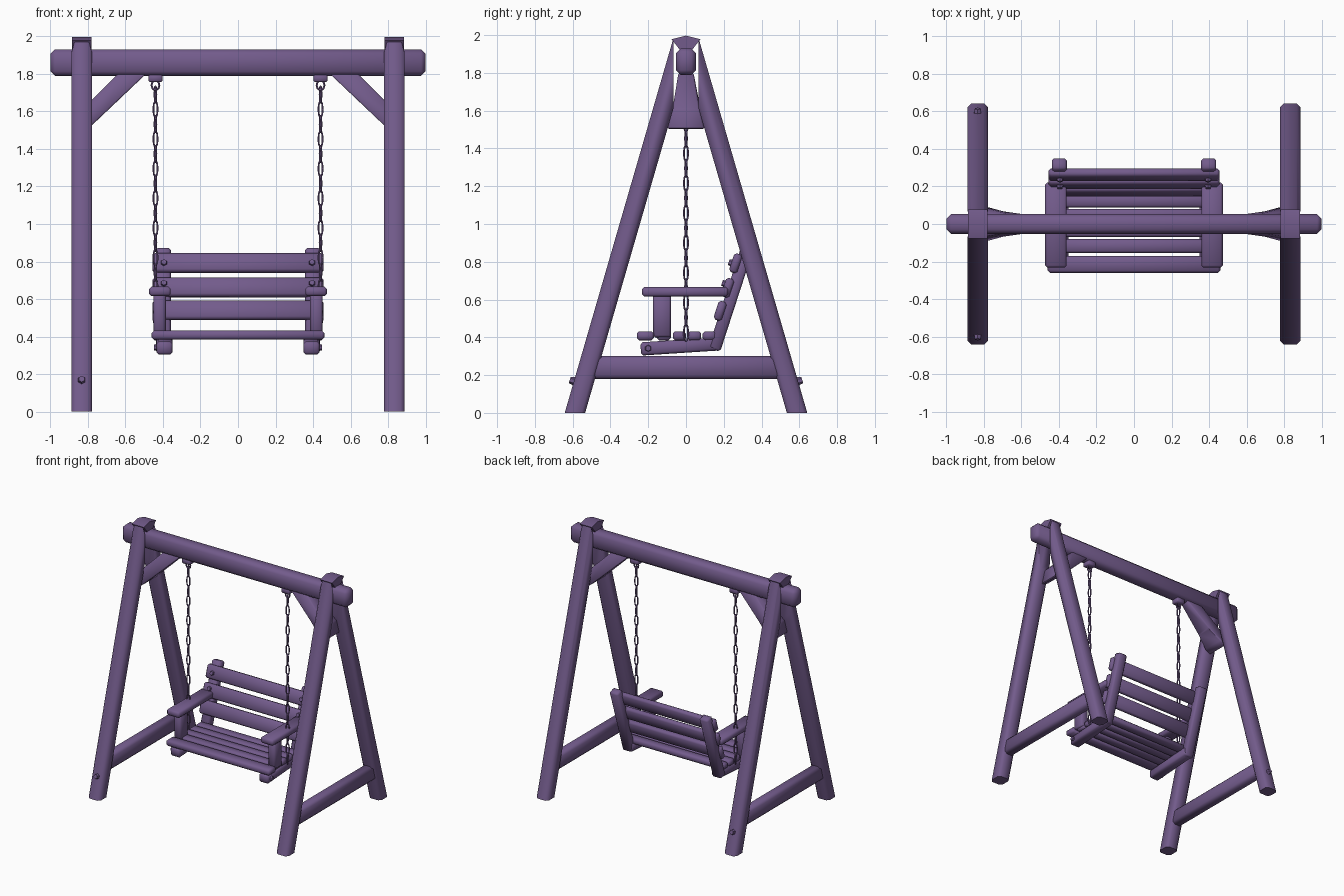
import bpy, bmesh, math
from mathutils import Vector, Matrix

if "Cube" in bpy.data.objects:
    bpy.data.objects.remove(bpy.data.objects["Cube"])

wood = bpy.data.materials.new("purple paint")
wood.diffuse_color = (0.17, 0.105, 0.26, 1)
wood.use_nodes = True
wood.node_tree.nodes["Principled BSDF"].inputs["Base Color"].default_value = wood.diffuse_color


def finish(name, bm, angle=50):
    bmesh.ops.recalc_face_normals(bm, faces=bm.faces)
    me = bpy.data.meshes.new(name)
    bm.to_mesh(me)
    bm.free()
    me.polygons.foreach_set("use_smooth", [True] * len(me.polygons))
    me.set_sharp_from_angle(angle=math.radians(angle))
    me.materials.append(wood)
    ob = bpy.data.objects.new(name, me)
    bpy.context.collection.objects.link(ob)
    return ob


def bevel(bm, width):
    bmesh.ops.bevel(bm, geom=bm.edges[:], offset=width, segments=1,
                    affect='EDGES', clamp_overlap=True)


def beam(name, loc, size, rot_x=0.0, chamfer=0.012):
    """Chamfered timber, optionally tilted about x."""
    bm = bmesh.new()
    bmesh.ops.create_cube(bm, size=1, matrix=Matrix.Diagonal((*size, 1)))
    bevel(bm, chamfer)
    bmesh.ops.transform(bm, verts=bm.verts,
                        matrix=Matrix.Translation(loc) @ Matrix.Rotation(rot_x, 4, 'X'))
    return finish(name, bm)


def prism(name, rings, chamfer=0.0):
    """Solid between two matching outlines."""
    bm = bmesh.new()
    a, b = [[bm.verts.new(p) for p in r] for r in rings]
    bm.faces.new(a)
    bm.faces.new(b[::-1])
    n = len(a)
    for i in range(n):
        j = (i + 1) % n
        bm.faces.new((a[i], b[i], b[j], a[j]))
    bmesh.ops.recalc_face_normals(bm, faces=bm.faces)
    if chamfer:
        bevel(bm, chamfer)
    return finish(name, bm)


def bolt(name, loc, direction, radius=0.02, depth=0.022):
    bm = bmesh.new()
    m = Matrix.Translation(loc) @ Vector(direction).to_track_quat('Z', 'Y').to_matrix().to_4x4()
    bmesh.ops.create_cone(bm, cap_ends=True, segments=6, radius1=radius,
                          radius2=radius * 0.75, depth=depth, matrix=m)
    finish(name, bm, 30)


def add_link(bm, centre, half_w, half_l, wire, turn):
    """One oval chain link standing upright."""
    n, k = 10, 5
    rot = Matrix.Rotation(turn, 3, 'Z')
    rows = []
    for i in range(n):
        a = 2 * math.pi * i / n
        c, s = math.cos(a), math.sin(a)
        row = []
        for j in range(k):
            b = 2 * math.pi * j / k
            r = wire * math.cos(b)
            p = Vector(((half_w + r) * c, wire * math.sin(b), (half_l + r) * s))
            row.append(bm.verts.new(rot @ p + Vector(centre)))
        rows.append(row)
    for i in range(n):
        for j in range(k):
            p, q = rows[i], rows[(i + 1) % n]
            bm.faces.new((p[j], q[j], q[(j + 1) % k], p[(j + 1) % k]))


# Top beam
beam("top_beam", (0, 0, 1.86), (2.0, 0.104, 0.14), 0, 0.024)

LEG_X, LEAN = 0.833, 0.29
for s in (-1, 1):
    side = "left" if s < 0 else "right"
    x = s * LEG_X

    # A-frame legs: octagonal posts leaning inwards, cut upright beside the beam
    for t in (-1, 1):
        h, c = 0.054, 0.034
        octagon = [(h, -c), (h, c), (c, h), (-c, h), (-h, c), (-h, -c), (-c, -h), (c, -h)]
        bm = bmesh.new()
        rows = [[bm.verts.new((x + u, t * (0.588 - LEAN * z + v), z)) for u, v in octagon]
                for z in (0.0, 1.975)]
        for i in range(8):
            j = (i + 1) % 8
            bm.faces.new((rows[0][i], rows[0][j], rows[1][j], rows[1][i]))
        bm.faces.new(rows[0])
        bm.faces.new(rows[1])
        bmesh.ops.bisect_plane(bm, geom=bm.verts[:] + bm.edges[:] + bm.faces[:],
                               plane_co=(0, t * 0.066, 0), plane_no=(0, -t, 0),
                               clear_outer=True)
        bmesh.ops.holes_fill(bm, edges=[e for e in bm.edges if e.is_boundary])
        finish(side + ("_front_leg" if t < 0 else "_back_leg"), bm)
        # Leg bolts are only on the left frame
        if s < 0:
            bolt("leg_bolt", (x, t * 0.601, 0.17), (0, t, LEAN), 0.023, 0.03)

    # Wedge cap where the legs meet
    cap = [(-0.076, 1.978), (0, 1.997), (0.076, 1.978), (0.035, 1.925), (-0.035, 1.925)]
    prism(side + "_frame_cap", [[(x + d, y, z) for y, z in cap] for d in (-0.053, 0.053)])

    # Low stretcher between the legs
    beam(side + "_stretcher", (x, 0, 0.24), (0.085, 1.0, 0.12), 0, 0.018)

    # Corner brace, widening downwards to meet the legs
    brace = [(0.835, 1.5, 0.1), (0.83, 1.61, 0.07), (0.64, 1.8, 0.04),
             (0.49, 1.8, 0.04), (0.69, 1.61, 0.068), (0.785, 1.52, 0.095)]
    prism(side + "_brace", [[(s * px, t * w, z) for px, z, w in brace] for t in (-1, 1)], 0.008)

    # Hanger block, hook and chain
    cx = s * 0.44
    beam(side + "_hanger_block", (cx, 0, 1.778), (0.075, 0.07, 0.044), 0, 0.008)
    bm = bmesh.new()
    add_link(bm, (cx, 0, 1.74), 0.02, 0.026, 0.006, 0)
    finish(side + "_hook", bm)
    bm = bmesh.new()
    for i in range(17):
        add_link(bm, (cx, 0, 1.69 - 0.079 * i), 0.012, 0.045, 0.0055,
                 math.radians(20 + 90 * (i + 1)))
    finish(side + "_chain", bm, 60)

    # Seat side rail, slightly tilted
    beam(side + "_seat_rail", (s * 0.392, -0.03, 0.352), (0.085, 0.42, 0.07), 0.065)
    bolt(side + "_rail_bolt", (s * 0.438, -0.2, 0.342), (s, 0, 0))

    # Leaning back post
    lean = math.atan(0.325)
    beam(side + "_back_post", (s * 0.398, 0.236, 0.6), (0.08, 0.066, 0.56), -lean)

    # Armrest and its post
    beam(side + "_armrest", (s * 0.416, -0.005, 0.641), (0.115, 0.455, 0.05))
    beam(side + "_arm_post", (s * 0.418, -0.127, 0.515), (0.066, 0.095, 0.23))

    # Bolts on the back slats
    for z in (0.795, 0.685):
        bolt(side + "_slat_bolt", (s * 0.395, 0.235 + (z - 0.79) * 0.325, z),
             (0, -1, 0.325))

# Seat slats
for i, (y0, y1) in enumerate([(-0.26, -0.17), (-0.155, -0.08), (-0.07, 0.0),
                              (0.008, 0.08), (0.088, 0.16)]):
    w = 0.92 if i == 0 else 0.88
    beam("seat_slat", (0, (y0 + y1) / 2, 0.408), (w, y1 - y0, 0.048))

# Back slats resting on the leaning posts
for z in (0.54, 0.662, 0.792):
    beam("back_slat", (0, 0.262 + (z - 0.79) * 0.325, z), (0.91, 0.045, 0.104), -lean)
